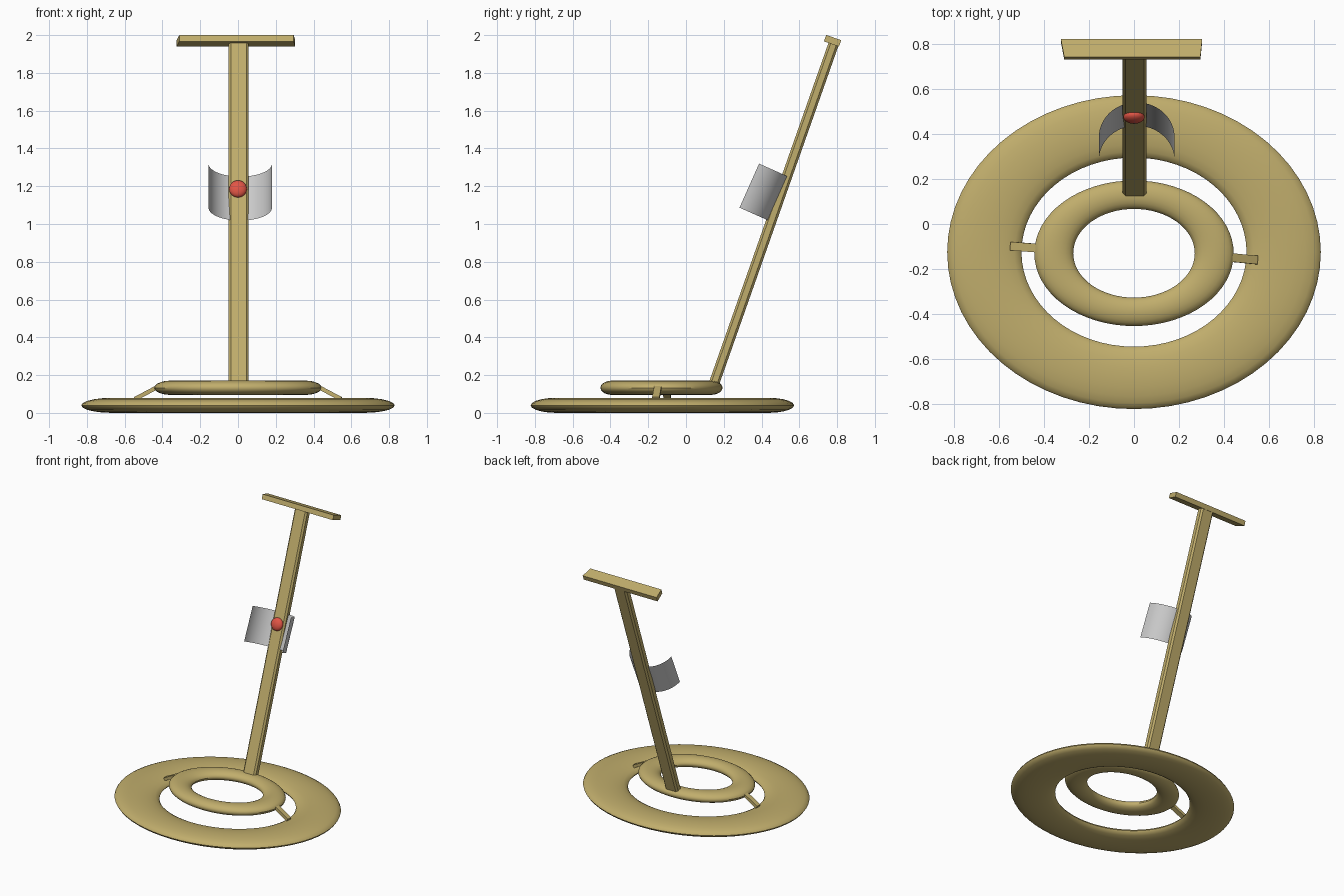
import bpy, bmesh
from math import radians, sin, cos, pi
from mathutils import Vector, Matrix

if "Cube" in bpy.data.objects:
    bpy.data.objects.remove(bpy.data.objects["Cube"])


def material(name, rgb):
    m = bpy.data.materials.new(name)
    m.diffuse_color = (*rgb, 1)
    m.use_nodes = True
    m.node_tree.nodes["Principled BSDF"].inputs["Base Color"].default_value = m.diffuse_color
    return m


tan = material("tan", (0.53, 0.42, 0.15))
red = material("red", (0.75, 0.09, 0.06))


def finish(ob, name, mat=None, smooth=True):
    ob.name = name
    if mat:
        ob.data.materials.append(mat)
    if smooth:
        bpy.context.view_layer.objects.active = ob
        ob.select_set(True)
        bpy.ops.object.shade_smooth_by_angle(angle=radians(35))
        ob.select_set(False)
    return ob


def from_bmesh(bm, name, mat=None, smooth=False):
    me = bpy.data.meshes.new(name)
    bm.to_mesh(me)
    bm.free()
    ob = bpy.data.objects.new(name, me)
    bpy.context.collection.objects.link(ob)
    return finish(ob, name, mat, smooth)


def oval_ring(name, inner, outer, squash, half_height, y, z):
    """Flattened torus, narrower in y than in x."""
    r = (outer - inner) / 2
    bpy.ops.mesh.primitive_torus_add(major_radius=(inner + outer) / 2, minor_radius=r,
                                     major_segments=64, minor_segments=20,
                                     location=(0, y, z))
    ob = bpy.context.object
    ob.scale = (1, squash, half_height / r)
    bpy.ops.object.transform_apply(location=False, rotation=False)
    ob.select_set(False)
    return finish(ob, name, tan)


def beam(name, a, b, width, depth, bevel=0.0):
    """Box from a to b; width is measured across the direction seen from the front."""
    a, b = Vector(a), Vector(b)
    bm = bmesh.new()
    bmesh.ops.create_cube(bm, size=1, matrix=Matrix.Diagonal((width, depth, (b - a).length, 1)))
    if bevel:
        long_edges = [e for e in bm.edges
                      if abs(e.verts[0].co.z - e.verts[1].co.z) > 0.1]
        bmesh.ops.bevel(bm, geom=long_edges, offset=bevel, segments=1, affect='EDGES')
    zax = (b - a).normalized()
    ref = Vector((1, 0, 0)) if abs(zax.x) < 0.5 else Vector((0, 1, 0))
    yax = zax.cross(ref).normalized()
    rot = Matrix((yax.cross(zax), yax, zax)).transposed().to_4x4()
    bmesh.ops.transform(bm, matrix=Matrix.Translation((a + b) / 2) @ rot, verts=bm.verts)
    return from_bmesh(bm, name, tan)


# Base rings
oval_ring("outer_ring", 0.50, 0.83, 0.84, 0.04, -0.125, 0.04)
oval_ring("inner_ring", 0.27, 0.443, 0.73, 0.038, -0.13, 0.133)

# Struts between the rings
beam("left_strut", (-0.545, -0.098, 0.074), (-0.42, -0.108, 0.14), 0.038, 0.022)
beam("right_strut", (0.545, -0.160, 0.074), (0.42, -0.148, 0.14), 0.038, 0.022)

# Leaning post
LEAN = radians(19.6)
beam("post", (0.003, 0.150, 0.160), (0.003, 0.782, 1.955), 0.106, 0.055, 0.012)

# Crossbar on top of the post, slightly longer at the rear edge
bm = bmesh.new()
outline = [(-0.31, -0.042), (0.295, -0.042), (0.303, 0.042), (-0.325, 0.042)]
face = bm.faces.new([bm.verts.new((x, y, -0.018)) for x, y in outline])
side = bmesh.ops.extrude_face_region(bm, geom=[face])["geom"]
bmesh.ops.translate(bm, vec=(0, 0, 0.036), verts=[v for v in side if isinstance(v, bmesh.types.BMVert)])
bmesh.ops.recalc_face_normals(bm, faces=bm.faces)
bar = from_bmesh(bm, "crossbar", tan)
bar.location = (0, 0.776, 1.970)
bar.rotation_euler.x = -LEAN

# Curved sheet wrapped through the post
bm = bmesh.new()
R, H, N = 0.168, 0.255, 32
rows = []
for i in range(N + 1):
    t = radians(175) * i / N
    rows.append([bm.verts.new((R * cos(t), R * sin(t), z)) for z in (-H / 2, H / 2)])
for (a, b), (c, d) in zip(rows, rows[1:]):
    bm.faces.new((a, b, d, c))
plate = from_bmesh(bm, "curved_plate", smooth=True)
plate.location = (0.012, 0.335, 1.203)
plate.rotation_euler.x = radians(-24)

# Red knob on the front of the post
bpy.ops.mesh.primitive_uv_sphere_add(segments=32, ring_count=16, radius=0.047,
                                     location=(0, 0.475, 1.186), rotation=(-LEAN, 0, 0))
knob = bpy.context.object
knob.scale = (1, 0.57, 1)
knob.select_set(False)
finish(knob, "knob", red)
